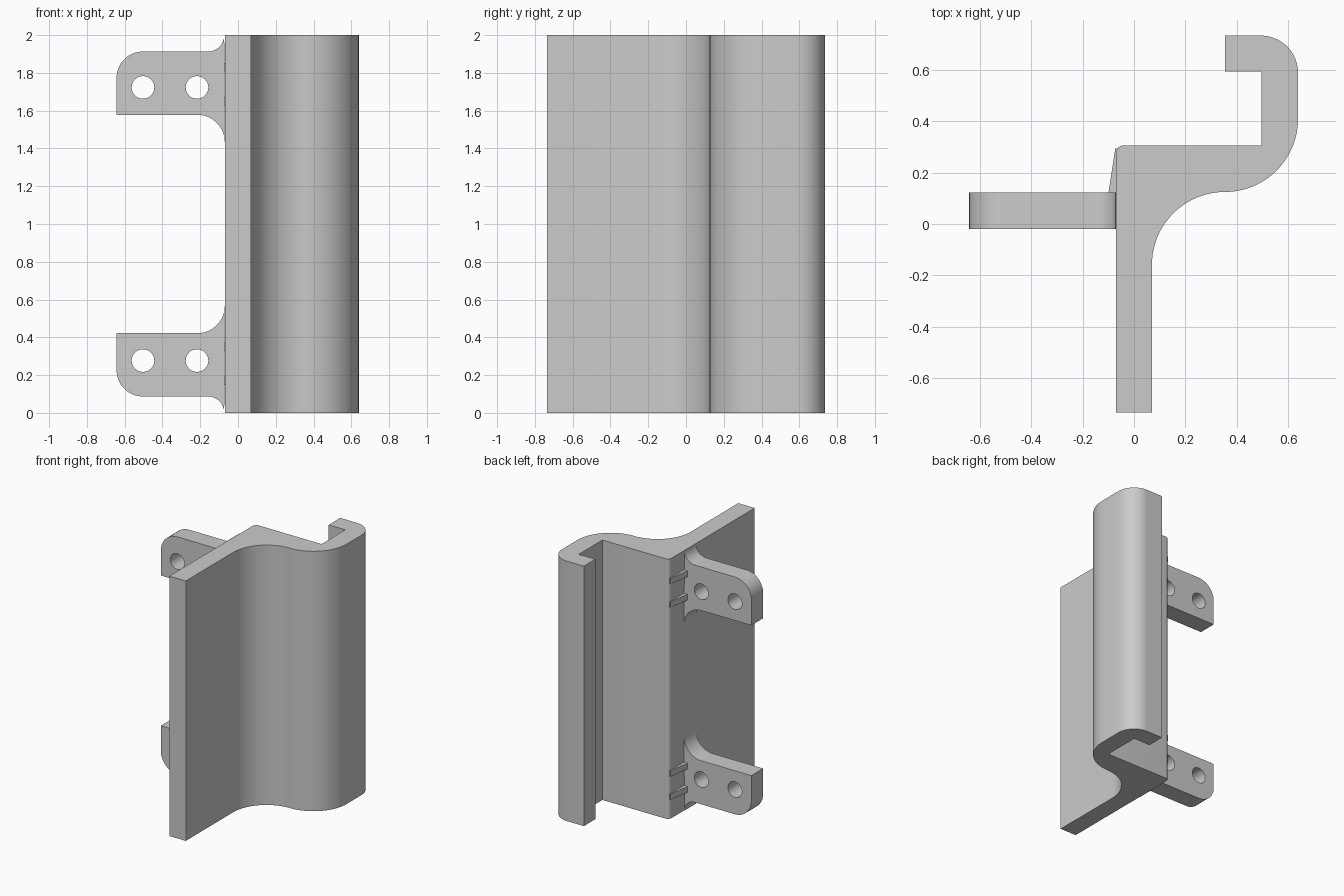
import bpy
from math import cos, sin, radians, pi

cube = bpy.data.objects.get("Cube")
if cube:
    bpy.data.objects.remove(cube, do_unlink=True)

grey = bpy.data.materials.new("plain grey")
grey.use_nodes = True
grey.diffuse_color = (0.6, 0.6, 0.6, 1)
grey.node_tree.nodes["Principled BSDF"].inputs["Base Color"].default_value = (0.6, 0.6, 0.6, 1)


def arc(cx, cy, r, start, end, steps=20):
    angles = [radians(start + (end - start) * i / steps) for i in range(steps + 1)]
    return [(cx + r * cos(a), cy + r * sin(a)) for a in angles]


def extruded(name, outlines, depth, location, upright=False):
    """Fill closed outlines (inner ones become holes) and extrude about the middle."""
    curve = bpy.data.curves.new(name, 'CURVE')
    curve.dimensions = '2D'
    curve.fill_mode = 'BOTH'
    curve.extrude = depth / 2
    for points in outlines:
        spline = curve.splines.new('POLY')
        spline.points.add(len(points) - 1)
        for p, (x, y) in zip(spline.points, points):
            p.co = (x, y, 0, 1)
        spline.use_cyclic_u = True
    obj = bpy.data.objects.new(name, curve)
    bpy.context.collection.objects.link(obj)
    obj.location = location
    if upright:
        obj.rotation_euler.x = pi / 2
    bpy.ops.object.select_all(action='DESELECT')
    obj.select_set(True)
    bpy.context.view_layer.objects.active = obj
    bpy.ops.object.convert(target='MESH')
    obj = bpy.context.object
    obj.data.materials.clear()
    obj.data.materials.append(grey)
    bpy.ops.object.shade_smooth_by_angle(angle=radians(30))
    return obj


# Hooked rail: flat plate, S-bend, returned lip
rail = [(-0.07, -0.735), (0.07, -0.735)]
rail += arc(0.355, -0.16, 0.285, 180, 90, 32)
rail += arc(0.355, 0.41, 0.285, -90, 0, 32)
rail += arc(0.495, 0.59, 0.145, 0, 90)
rail += [(0.355, 0.735), (0.355, 0.595), (0.497, 0.595), (0.497, 0.307)]
rail += arc(-0.04, 0.277, 0.03, 90, 180, 8)
extruded("hooked_rail", [rail], 2, (0, 0, 1))

# Mounting ears with two bolt holes each, mirrored about mid height
ear = arc(-0.16, 2.0, 0.087, 0, -90)
ear += arc(-0.503, 1.773, 0.14, 90, 180)
ear += [(-0.643, 1.578)]
ear += arc(-0.215, 1.433, 0.145, 90, 0)
holes = [arc(x, 1.723, 0.06, 0, 348.75, 31) for x in (-0.503, -0.217)]

# Small tapered ribs behind each ear
rib = [(-0.1, 0.12), (-0.065, 0.12), (-0.065, 0.295), (-0.073, 0.295)]

for side, flip in (("upper", False), ("lower", True)):
    shapes = [[(x, 2 - z if flip else z) for x, z in s] for s in [ear] + holes]
    extruded(side + "_ear", shapes, 0.143, (0, 0.052, 0), upright=True)
    for i, z in enumerate((1.65, 1.83)):
        extruded(f"{side}_rib_{i + 1}", [rib], 0.045, (0, 0, 2 - z if flip else z))
